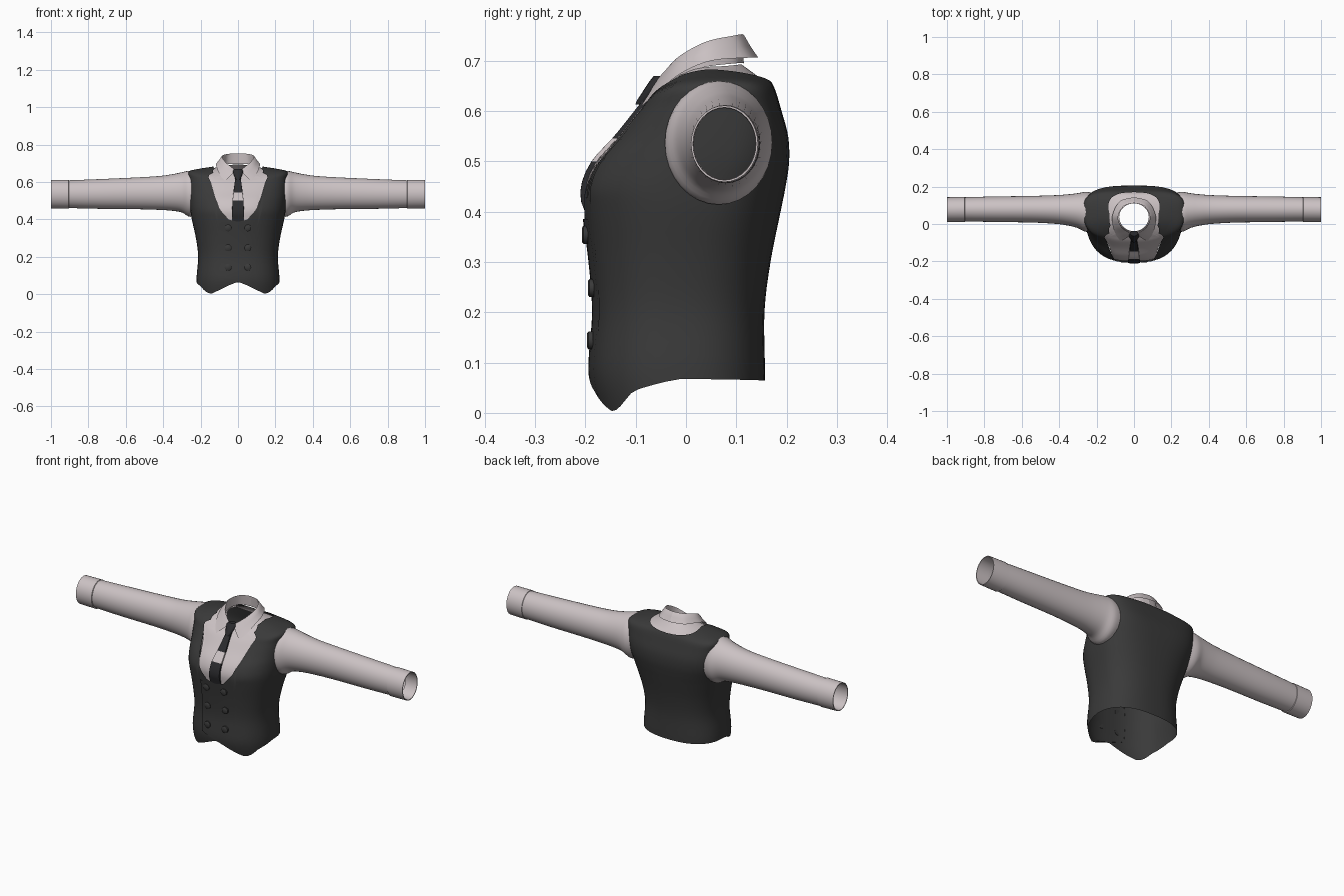
import bpy, bmesh, math
from mathutils import Vector

if "Cube" in bpy.data.objects:
    bpy.data.objects.remove(bpy.data.objects["Cube"])


def material(name, rgb):
    m = bpy.data.materials.new(name)
    m.diffuse_color = (*rgb, 1)
    m.use_nodes = True
    m.node_tree.nodes["Principled BSDF"].inputs["Base Color"].default_value = m.diffuse_color
    return m


CLOTH = material("charcoal vest", (0.042, 0.042, 0.042))
WHITE = material("pale shirt", (0.60, 0.54, 0.55))
DARK = material("dark tie", (0.024, 0.024, 0.027))


def grid(name, rows, mats, closed=False, caps=False, rule=None):
    """Skin a list of equally long point rows."""
    bm = bmesh.new()
    vs = [[bm.verts.new(p) for p in r] for r in rows]
    n = len(rows[0])
    for a, b in zip(vs, vs[1:]):
        for i in range(n if closed else n - 1):
            j = (i + 1) % n
            bm.faces.new((a[i], a[j], b[j], b[i]))
    if caps:
        bm.faces.new(vs[0])
        bm.faces.new(vs[-1])
    bmesh.ops.remove_doubles(bm, verts=bm.verts[:], dist=1e-5)
    bmesh.ops.recalc_face_normals(bm, faces=bm.faces[:])
    if rule:
        for f in bm.faces:
            f.material_index = rule(f.calc_center_median())
    me = bpy.data.meshes.new(name)
    bm.to_mesh(me)
    bm.free()
    for m in mats:
        me.materials.append(m)
    ob = bpy.data.objects.new(name, me)
    bpy.context.collection.objects.link(ob)
    bpy.ops.object.select_all(action='DESELECT')
    ob.select_set(True)
    bpy.context.view_layer.objects.active = ob
    bpy.ops.object.shade_smooth_by_angle(angle=math.radians(45))
    return ob


def spline(pts, s):
    """Catmull-Rom through equally spaced tuples, s in index units."""
    k = max(0, min(len(pts) - 2, int(s)))
    f = s - k
    p = [pts[max(0, min(len(pts) - 1, k + d))] for d in (-1, 0, 1, 2)]
    return [0.5 * (2 * b + (c - a) * f + (2 * a - 5 * b + 4 * c - d) * f ** 2
                   + (3 * b - a - 3 * c + d) * f ** 3) for a, b, c, d in zip(*p)]


def lerp(table, x):
    for (x0, y0), (x1, y1) in zip(table, table[1:]):
        if x <= x1:
            return y0 + (y1 - y0) * (x - x0) / (x1 - x0)
    return table[-1][1]


# Torso stations: z front, z side, z back, half width, y front, y back, y middle, front and back roundness
TORSO = [
    (.00, .00, .00, .216, -.172, .156, -.01, 2.5, 2.5),
    (.08, .08, .08, .222, -.190, .157, -.01, 2.5, 2.5),
    (.20, .20, .20, .213, -.183, .156, -.01, 2.5, 2.5),
    (.30, .30, .30, .225, -.190, .168, .00, 2.5, 2.5),
    (.40, .40, .40, .247, -.203, .188, .02, 2.5, 2.6),
    (.45, .45, .45, .255, -.206, .198, .03, 2.5, 2.8),
    (.50, .50, .50, .262, -.185, .205, .05, 2.5, 3.0),
    (.55, .55, .55, .265, -.140, .203, .06, 2.7, 3.3),
    (.60, .61, .60, .266, -.100, .190, .07, 3.0, 3.5),
    (.625, .655, .64, .265, -.080, .178, .07, 3.0, 3.4),
    (.64, .672, .66, .200, -.065, .168, .06, 2.5, 2.6),
    (.648, .683, .672, .130, -.055, .155, .05, 2.2, 2.2),
    (.655, .695, .70, .086, -.045, .117, .037, 2.0, 2.0)]


def torso(t, s, inset=0.0):
    zf, zs, zb, w, yf, yb, yc, nf, nb = spline(TORSO, s)
    a = math.radians(t)
    c, sn = math.cos(a), math.sin(a)
    n = nf if c > 0 else nb
    z = zs + ((zf if c > 0 else zb) - zs) * c * c
    x = math.copysign((w - inset) * abs(sn) ** (2 / n), sn)
    d = yf + inset - yc if c > 0 else yb - inset - yc
    return (x, yc + d * abs(c) ** (2 / n), z - inset * max(0, min(1, s - 8)))


def front_y(x, z):
    """Depth of the torso front at a given x and z."""
    lo, hi = 0.0, 12.0
    for _ in range(30):
        mid = (lo + hi) / 2
        lo, hi = (mid, hi) if spline(TORSO, mid)[0] < z else (lo, mid)
    _, _, _, w, yf, _, yc, n, _ = spline(TORSO, lo)
    return yc + (yf - yc) * (1 - min(1, abs(x) / w) ** n) ** (1 / n)


half = list(range(0, 36, 2)) + list(range(36, 181, 6))
ANGLES = [-t for t in reversed(half[1:])] + half
HEM = [(0, .068), (38, .003), (48, .02), (62, .05), (90, .07), (180, .067)]
NECK = [(0, 3.85), (8, 4.0), (13, 4.5), (18, 5.2), (22, 6.4), (24, 8), (27, 9),
        (34, 9.9), (60, 10.8), (90, 11), (150, 10.3), (180, 9.8)]

# Vest body from hem to neckline, and the shirt front and yoke beneath it
vest, shirt = [], []
for t in ANGLES:
    lo, hi = lerp(HEM, abs(t)) / .08, lerp(NECK, abs(t))
    vest.append([torso(t, lo + (hi - lo) * i / 44) for i in range(45)])
    lo = hi - 1.0
    shirt.append([torso(t, lo + (12 - lo) * i / 28, .007) for i in range(29)])
grid("vest_body", vest, [CLOTH])
grid("shirt_body", shirt, [WHITE])

# Overlapping front panel, tapering flush to one side
panel = []
for i in range(17):
    x = -.09 + .18 * i / 16
    lo = lerp([(-.09, .10), (0, .07), (.09, .035)], x)
    col = []
    for j in range(21):
        z = lo + (.385 - lo) * j / 20
        col.append((x, front_y(x, z) - .006 + .005 * i / 16, z))
    panel.append([(x, col[0][1] + .006, lo)] + col)
panel.insert(0, [(p[0], p[1] + .007, p[2]) for p in panel[0]])
grid("front_panel", panel, [CLOTH])

# Double row of buttons
for x in (-.053, .053):
    for z in (.144, .248, .354):
        y = front_y(x, z)
        rings = [[(x + r * math.cos(k * math.pi / 8), y - d, z + r * math.sin(k * math.pi / 8))
                  for k in range(16)] for r, d in ((.018, 0), (.018, .009), (.014, .012))]
        grid("button", rings, [CLOTH], closed=True, caps=True)

# Sleeves and cuffs: x, y min, y max, z min, z max
SLEEVE = [(.20, -.025, .162, .435, .645), (.255, -.042, .172, .414, .66), (.30, -.022, .165, .437, .652),
          (.35, -.009, .159, .446, .642), (.42, .001, .154, .451, .632), (.55, .008, .15, .455, .624),
          (.75, .011, .147, .457, .615), (.906, .014, .143, .461, .609)]
CUFF = [(.902, .016, .140, .464, .606), (.905, .010, .145, .457, .612), (1.0, .010, .143, .459, .611),
        (1.0, .014, .139, .463, .607), (.93, .015, .138, .464, .606)]


def tube(stations, side):
    return [[(side * x, (y0 + y1) / 2 + (y1 - y0) / 2 * math.cos(k * math.pi / 16),
              (z0 + z1) / 2 + (z1 - z0) / 2 * math.sin(k * math.pi / 16)) for k in range(32)]
            for x, y0, y1, z0, z1 in stations]


smooth_sleeve = [spline(SLEEVE, i / 4) for i in range(4 * (len(SLEEVE) - 1) + 1)]
for side in (-1, 1):
    grid("sleeve", tube(smooth_sleeve, side), [WHITE], closed=True)
    grid("cuff", tube(CUFF, side), [WHITE], closed=True)

# Folded collar: inner base, fold and outer edge, from back to front
BASE = [(0, .115, .695), (.06, .10, .695), (.085, .04, .688), (.07, -.01, .672), (.03, -.04, .65), (.006, -.05, .645)]
FOLD = [(0, .112, .753), (.055, .095, .75), (.085, .04, .738), (.070, -.012, .71), (.035, -.042, .68),
        (.008, -.056, .662)]
EDGE = [(0, .143, .707), (.075, .122, .706), (.115, .05, .70), (.113, -.01, .675), (.095, -.06, .635),
        (.07, -.092, .606)]
for side in (-1, 1):
    rows = []
    for i in range(31):
        b, f, e = (Vector(spline(c, i / 6)) for c in (BASE, FOLD, EDGE))
        crest = f + (e - f) * .12 + Vector((0, 0, .003))
        rows.append([(side * p.x, p.y, p.z) for p in (b, b.lerp(f, .5), f, crest, f.lerp(e, .5), e)])
    grid("collar", rows, [WHITE])

# Tie blade with a pale band, lying on the shirt
WIDTH = [(.36, .034), (.5, .030), (.55, .024), (.63, .013)]
blade = []
for z in (.36, .38, .40, .42, .44, .46, .48, .50, .515, .53, .545, .56, .58, .60, .615, .63):
    w = lerp(WIDTH, z)
    blade.append([(w * k, front_y(w * k, z) + (.009 if abs(k) == 1 else .002 if z < .42 else -.003), z)
                  for k in (-1, -.98, -.5, 0, .5, .98, 1)])
grid("tie_blade", blade, [DARK, WHITE], rule=lambda c: int(.50 < c.z < .545))

# Tie knot
KNOT = [(.613, .010, -.087), (.622, .016, -.083), (.645, .025, -.068), (.66, .027, -.058), (.67, .021, -.050)]
grid("tie_knot", [[(w * math.cos(k * math.pi / 8), y + .014 * math.sin(k * math.pi / 8), z)
                   for k in range(16)] for z, w, y in KNOT], [DARK], closed=True, caps=True)
